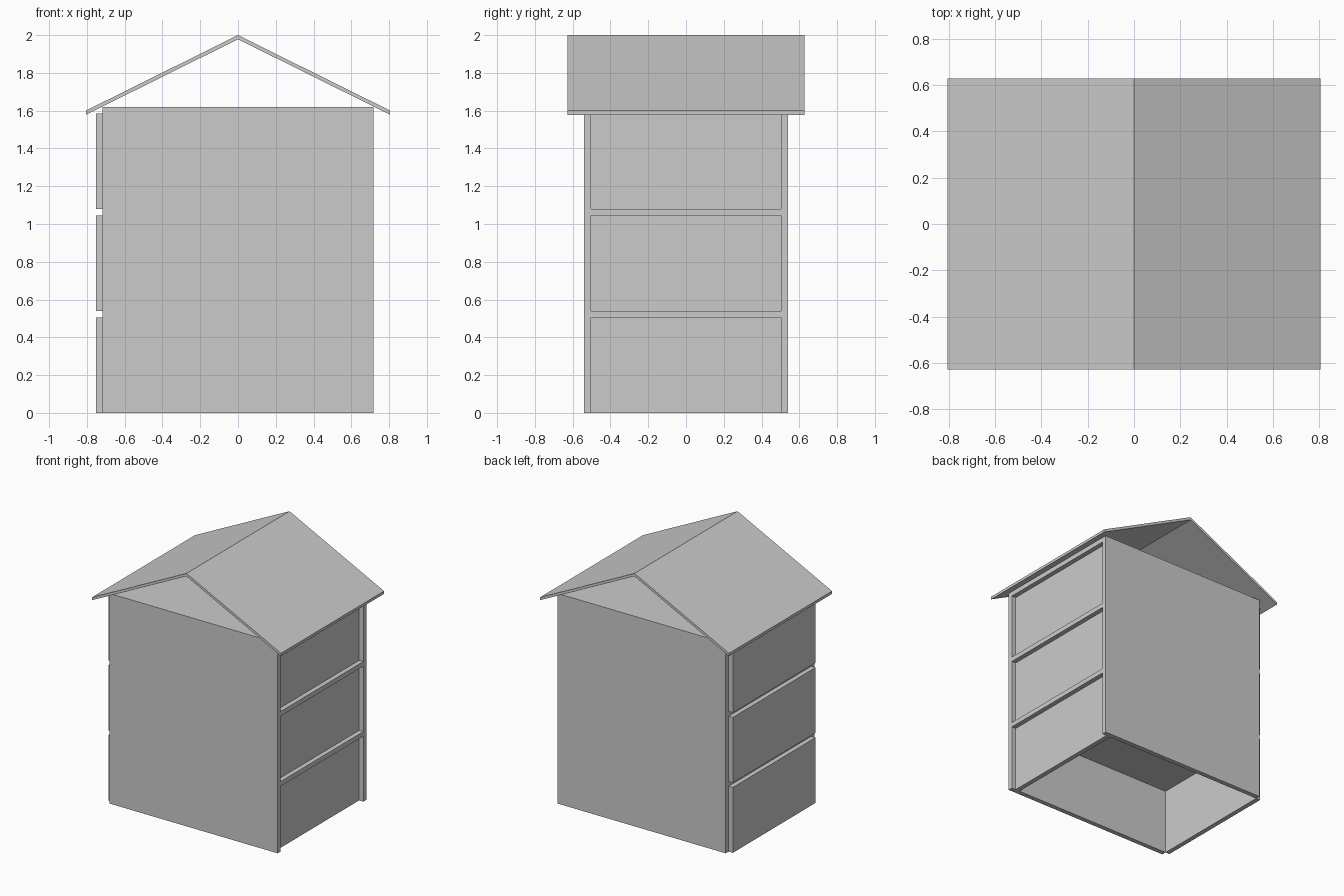
import bpy
import bmesh

cube = bpy.data.objects.get("Cube")
if cube:
    bpy.data.objects.remove(cube, do_unlink=True)

# Single plain finish
grey = bpy.data.materials.new("light grey")
grey.use_nodes = True
grey.diffuse_color = (0.6, 0.6, 0.6, 1)
bsdf = next(n for n in grey.node_tree.nodes if n.type == "BSDF_PRINCIPLED")
bsdf.inputs["Base Color"].default_value = (0.6, 0.6, 0.6, 1)


def prism(name, profile, y0, y1):
    """Extrude an x-z outline along y."""
    bm = bmesh.new()
    face = bm.faces.new([bm.verts.new((x, y0, z)) for x, z in profile])
    ext = bmesh.ops.extrude_face_region(bm, geom=[face])
    verts = [v for v in ext["geom"] if isinstance(v, bmesh.types.BMVert)]
    bmesh.ops.translate(bm, verts=verts, vec=(0, y1 - y0, 0))
    bmesh.ops.recalc_face_normals(bm, faces=bm.faces)
    mesh = bpy.data.meshes.new(name)
    bm.to_mesh(mesh)
    bm.free()
    mesh.materials.append(grey)
    obj = bpy.data.objects.new(name, mesh)
    bpy.context.collection.objects.link(obj)
    return obj


def box(name, x0, x1, y0, y1, z0, z1):
    return prism(name, [(x0, z0), (x1, z0), (x1, z1), (x0, z1)], y0, y1)


T = 0.036            # board thickness
W, D, H = 0.717, 0.54, 1.62
INNER = D - T
PITCH = H / 3        # one storey: panel plus shelf

# Side walls, open at the bottom
box("front_wall", -W, W, -D, -INNER, 0, H)
box("back_wall", -W, W, INNER, D, 0, H)

# Three storeys: recessed panel on one end, raised panel on the other, shelf above
for i in range(3):
    base = i * PITCH
    top = base + PITCH - T
    box(f"recessed_panel_{i + 1}", W - 2 * T, W - T, -INNER, INNER, base, top)
    box(f"raised_panel_{i + 1}", -W - T, -W, -INNER, INNER, base, top)
    box(f"shelf_{i + 1}", -W, W, -INNER, INNER, top, base + PITCH)

# Thin folded gable roof
EAVE, RIDGE, DROP = 1.6, 2.0, 0.022
prism("gable_roof",
      [(-0.806, EAVE), (0, RIDGE), (0.806, EAVE),
       (0.806, EAVE - DROP), (0, RIDGE - DROP), (-0.806, EAVE - DROP)],
      -0.628, 0.628)
